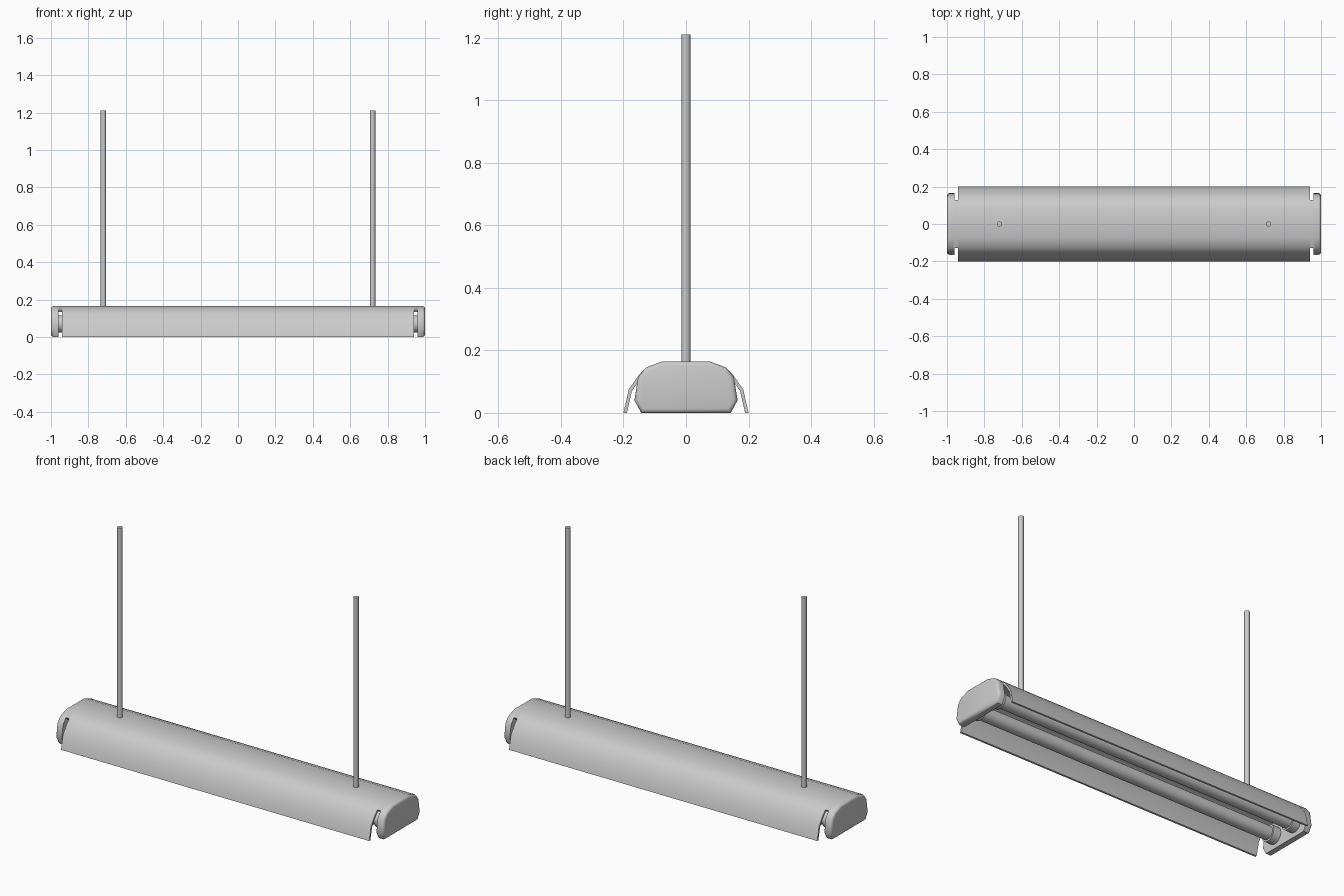
import bpy, bmesh, math

if "Cube" in bpy.data.objects:
    bpy.data.objects.remove(bpy.data.objects["Cube"])


def finish(name, bm, angle=40):
    bmesh.ops.recalc_face_normals(bm, faces=bm.faces)
    me = bpy.data.meshes.new(name)
    bm.to_mesh(me)
    bm.free()
    ob = bpy.data.objects.new(name, me)
    bpy.context.collection.objects.link(ob)
    bpy.ops.object.select_all(action='DESELECT')
    ob.select_set(True)
    bpy.context.view_layer.objects.active = ob
    bpy.ops.object.shade_smooth_by_angle(angle=math.radians(angle))
    return ob


def extrude_x(bm, profile, x0, x1):
    # closed (y, z) profile extruded along x; returns the face at x1
    a = [bm.verts.new((x0, y, z)) for y, z in profile]
    b = [bm.verts.new((x1, y, z)) for y, z in profile]
    n = len(profile)
    for i in range(n):
        j = (i + 1) % n
        bm.faces.new((a[i], a[j], b[j], b[i]))
    bm.faces.new(a[::-1])
    return bm.faces.new(b)


def mirrored(half):
    return half + [(-y, z) for y, z in reversed(half)]


def cylinder(name, axis, center, r, length, n=20):
    bm = bmesh.new()
    bmesh.ops.create_cone(bm, cap_ends=True, segments=n, radius1=r, radius2=r, depth=length)
    ob = finish(name, bm)
    if axis == 'X':
        ob.rotation_euler = (0, math.pi / 2, 0)
    ob.location = center
    return ob


# reflector shade with flared wings
outer = [(0.2, 0), (0.183, 0.075), (0.150, 0.122), (0.128, 0.145), (0.075, 0.165)]
inner = [(0.189, 0), (0.173, 0.07), (0.142, 0.114), (0.122, 0.134), (0.073, 0.153)]
bm = bmesh.new()
extrude_x(bm, mirrored(outer) + mirrored(inner)[::-1], -0.94, 0.94)
finish("reflector_shade", bm)

# narrow top strips that join the shade to the end caps
top = mirrored([(0.128, 0.145), (0.075, 0.165)])
under = mirrored([(0.122, 0.134), (0.073, 0.153)])[::-1]
cap = mirrored([(0.143, 0), (0.165, 0.04), (0.153, 0.115), (0.128, 0.145), (0.075, 0.165)])
for side, s in (("left", -1), ("right", 1)):
    bm = bmesh.new()
    extrude_x(bm, top + under, s * 0.94, s * 0.965)
    finish("shade_bridge_" + side, bm)

    # end cap with softened outer rim
    bm = bmesh.new()
    face = extrude_x(bm, cap, s * 0.96, s * 1.0)
    bmesh.ops.bevel(bm, geom=list(face.edges), offset=0.014, segments=3,
                    profile=0.5, affect='EDGES')
    finish("end_cap_" + side, bm, 50)

    # hanging rod
    cylinder("hanging_rod_" + side, 'Z', (s * 0.72, 0, 0.683), 0.014, 1.055, 16)

    # tube sockets
    for row, y in (("front", -0.075), ("back", 0.075)):
        cylinder(f"socket_{row}_{side}", 'X', (s * 0.94, y, 0.07), 0.046, 0.05)

# two fluorescent tubes
for row, y in (("front", -0.075), ("back", 0.075)):
    cylinder("tube_" + row, 'X', (0, y, 0.07), 0.037, 1.86, 24)
